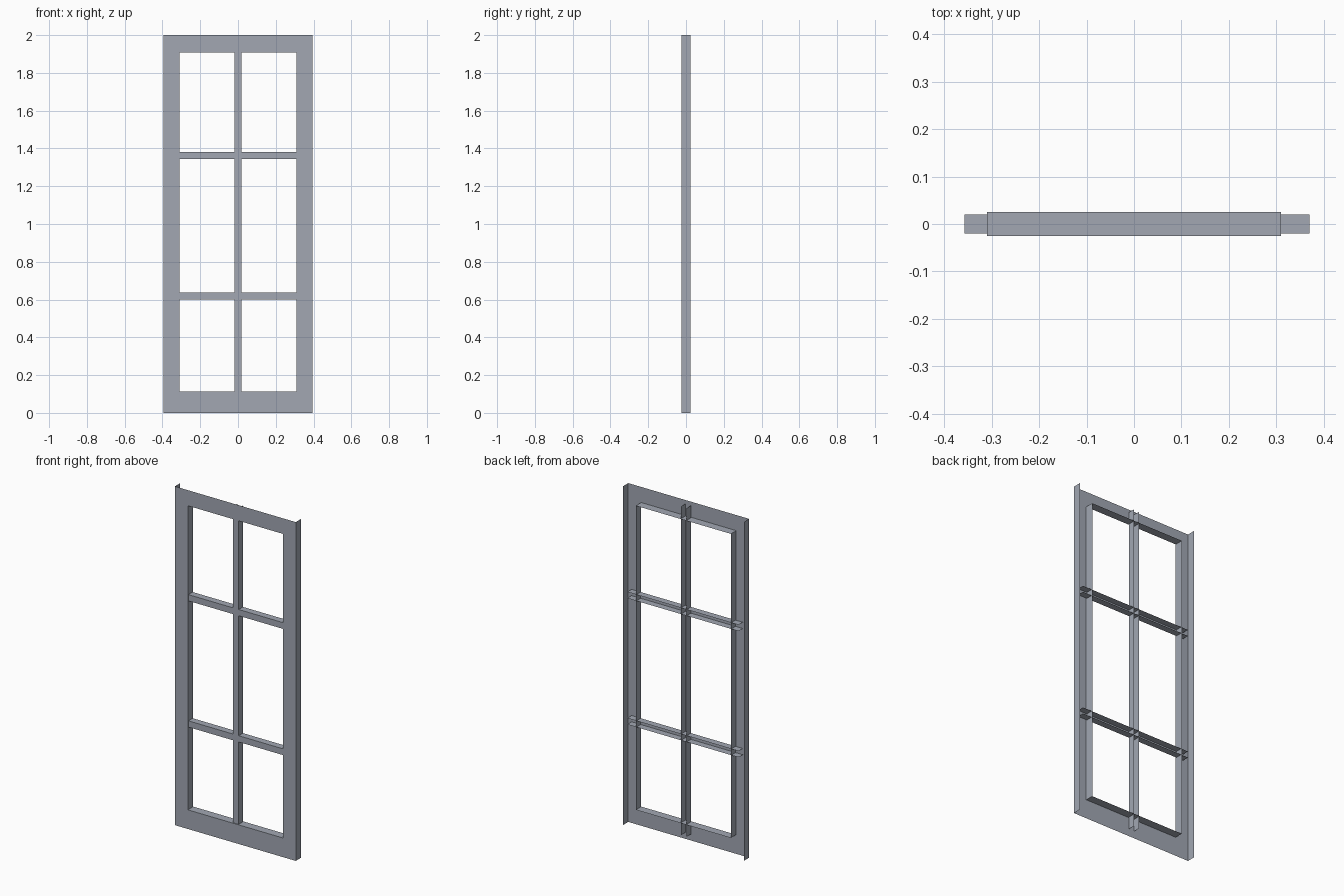
import bpy

if "Cube" in bpy.data.objects:
    bpy.data.objects.remove(bpy.data.objects["Cube"])

mat = bpy.data.materials.new("blue grey paint")
mat.diffuse_color = (0.36, 0.39, 0.45, 1)
mat.use_nodes = True
mat.node_tree.nodes["Principled BSDF"].inputs["Base Color"].default_value = mat.diffuse_color

W, D = 0.395, 0.025              # half width, half depth
OX, OZ0, OZ1 = 0.31, 0.113, 1.908  # opening
BAR, BD = 0.0185, 0.02           # bar half width, half depth


def make(name, quads):
    verts = [v for q in quads for v in q]
    faces = [tuple(range(4 * i, 4 * i + 4)) for i in range(len(quads))]
    me = bpy.data.meshes.new(name)
    me.from_pydata(verts, [], faces)
    me.materials.append(mat)
    bpy.context.collection.objects.link(bpy.data.objects.new(name, me))


def front(x0, x1, z0, z1, y):
    """Sheet facing -y."""
    return [(x0, y, z0), (x1, y, z0), (x1, y, z1), (x0, y, z1)]


def side(x, z0, z1, d, sign):
    """Sheet facing +x or -x."""
    q = [(x, -d, z0), (x, d, z0), (x, d, z1), (x, -d, z1)]
    return q if sign > 0 else q[::-1]


def level(z, x0, x1, d, sign):
    """Sheet facing up or down."""
    q = [(x0, -d, z), (x1, -d, z), (x1, d, z), (x0, d, z)]
    return q if sign > 0 else q[::-1]


# Front plate around the opening
make("frame_front", [front(-W, -OX, 0, 2, -D), front(OX, W, 0, 2, -D),
                     front(-OX, OX, 0, OZ0, -D), front(-OX, OX, OZ1, 2, -D)])

# Outer edges, open at top, bottom and back
make("frame_edges", [side(s * W, 0, 2, D, s) for s in (-1, 1)])

# Rim lining the opening
make("opening_rim", [side(s * OX, OZ0, OZ1, D, -s) for s in (-1, 1)]
     + [level(OZ0, -OX, OX, D, 1), level(OZ1, -OX, OX, D, -1)])

# Upright glazing bar, an open channel
make("upright_bar", [front(-BAR, BAR, 0.04, 1.98, -BD)]
     + [side(s * BAR, 0.04, 1.98, BD, s) for s in (-1, 1)])

# Cross bars, open channels running behind the frame
for name, z in (("lower_cross_bar", 0.618), ("upper_cross_bar", 1.363)):
    make(name, [front(-0.357, 0.37, z - BAR, z + BAR, -BD)]
         + [level(z + s * BAR, -0.357, 0.37, BD, s) for s in (-1, 1)])
